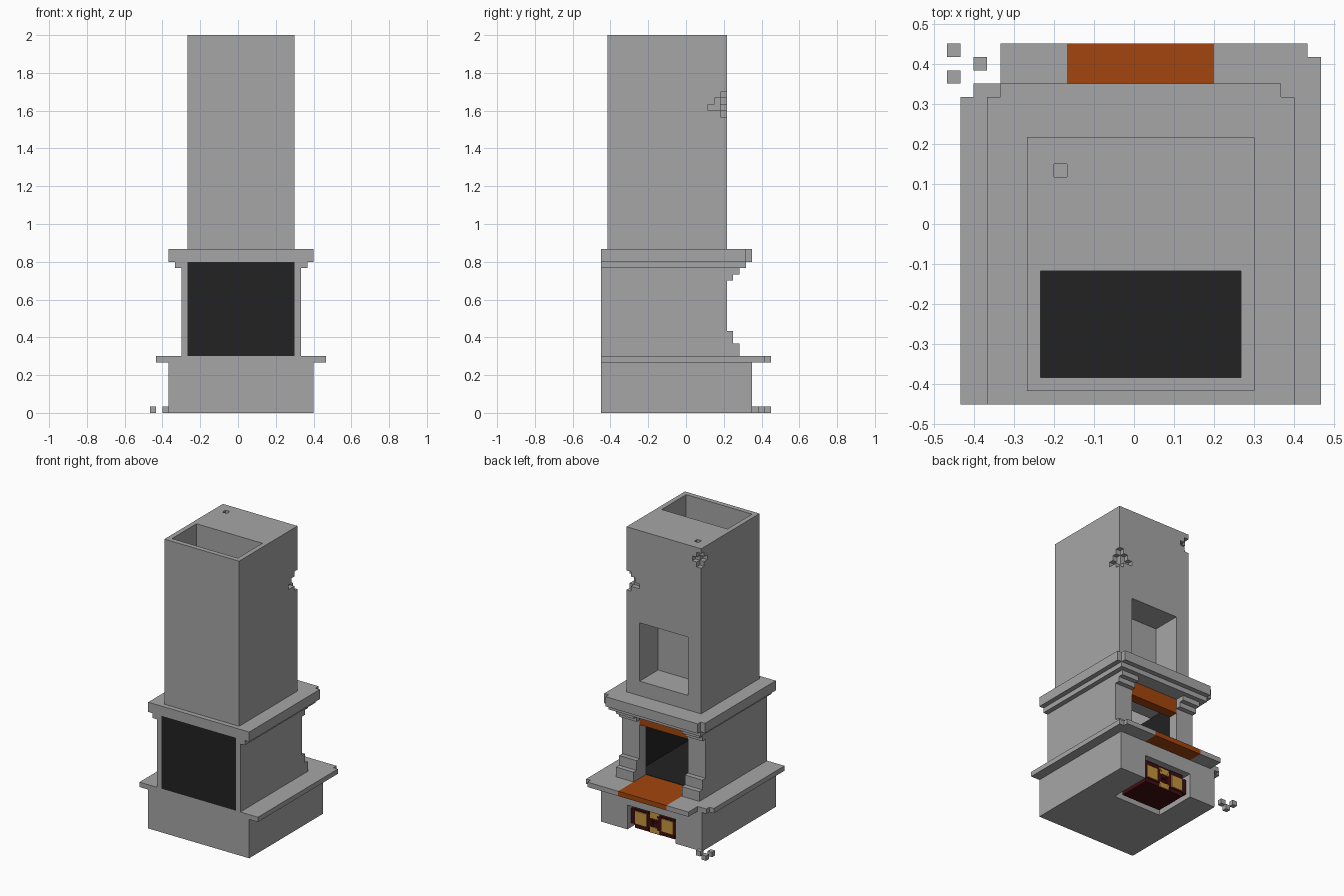
import bpy
import bmesh

if "Cube" in bpy.data.objects:
    bpy.data.objects.remove(bpy.data.objects["Cube"], do_unlink=True)

U = 1 / 30                      # one block
OX, OY = -14 * U, -13.5 * U     # grid origin


def material(name, rgb):
    m = bpy.data.materials.new(name)
    m.use_nodes = True
    m.diffuse_color = (*rgb, 1)
    b = m.node_tree.nodes["Principled BSDF"]
    b.inputs["Base Color"].default_value = (*rgb, 1)
    b.inputs["Roughness"].default_value = 0.9
    return m


STONE = material("grey stone", (0.381, 0.381, 0.381))
SOOT = material("soot black", (0.016, 0.016, 0.016))
BRICK = material("orange brick", (0.366, 0.06, 0.004))
BARK = material("dark red bark", (0.053, 0.004, 0.005))
WOOD = material("cut wood", (0.56, 0.30, 0.05))


def block(name, x, y, z, mat):
    """Box between block coordinates, each given as (low, high)."""
    bm = bmesh.new()
    bmesh.ops.create_cube(bm, size=1)
    for v in bm.verts:
        v.co = (OX + U * x[v.co.x > 0], OY + U * y[v.co.y > 0], U * z[v.co.z > 0])
    me = bpy.data.meshes.new(name)
    bm.to_mesh(me)
    bm.free()
    me.materials.append(mat)
    ob = bpy.data.objects.new(name, me)
    bpy.context.scene.collection.objects.link(ob)
    return ob


def cut(ob, *boxes):
    """Carve boxes out of a part, one after another."""
    for box in boxes:
        cutter = block("cutter", *box, ob.data.materials[0])
        cutter.hide_render = True
        mod = ob.modifiers.new("cut", 'BOOLEAN')
        mod.operation = 'DIFFERENCE'
        mod.solver = 'EXACT'
        mod.object = cutter
        bpy.context.view_layer.update()
        dg = bpy.context.evaluated_depsgraph_get()
        me = bpy.data.meshes.new_from_object(ob.evaluated_get(dg))
        ob.modifiers.clear()
        ob.data = me
        bpy.data.objects.remove(cutter, do_unlink=True)
    return ob


E = 0.5                          # overshoot for cuts through a surface
OPEN = (9, 20)                   # width of every rear opening
FLUE = ((7, 22), (2, 10))

# Base with a wood store at the rear
base = block("base", (3, 26), (0, 24), (0, 8), STONE)
cut(base, (OPEN, (15, 24 + E), (-E, 5)))

# Hearth slab with broken rear corners and a brick inlay
slab = block("hearth_slab", (1, 28), (0, 27), (8, 9), STONE)
Z = (8 - E, 9 + E)
cut(slab, (OPEN, (18, 27 + E), Z),
    ((1 - E, 2), (23, 27 + E), Z),
    ((1 - E, 4), (24, 27 + E), Z),
    ((27, 28 + E), (26, 27 + E), Z))
block("hearth_brick", OPEN, (18, 27), (8, 9), BRICK)

# Firebox walls, open at the rear
body = block("firebox_walls", (5, 24), (0, 20), (9, 23), STONE)
cut(body, ((6, 23), (-E, 18), (9 - E, 23 + E)),
    (OPEN, (17, 20 + E), (9 - E, 23 + E)))
block("lintel_brick", OPEN, (18, 20), (20, 23), BRICK)

# Black lining, which shows as a panel on the front
lining = block("firebox_lining", (6, 23), (0, 18), (9, 24), SOOT)
cut(lining, ((7, 22), (1, 18 + E), (9.08, 24 + E)))

# Stepped feet and brackets beside the rear opening
for side, x in (("right", (5, 9)), ("left", (20, 24))):
    for part, z, depth in (("foot_low", (9, 11), 22), ("foot_high", (11, 13), 21),
                           ("bracket_low", (21, 22), 21), ("bracket_high", (22, 23), 22)):
        block(f"{side}_{part}", x, (20, depth), z, STONE)

# Two-tier mantel with chipped rear corners
lower = block("mantel_lower", (4, 25), (0, 23), (23, 24), STONE)
cut(lower, ((6, 23), (-E, 18), (23 - E, 24 + E)))
mantel = block("mantel", (3, 26), (0, 24), (24, 26), STONE)
Z = (24 - E, 26 + E)
cut(mantel, (*FLUE, Z),
    ((3 - E, 4), (23, 24 + E), Z),
    ((25, 26 + E), (23, 24 + E), Z))

# Chimney with flue, rear niche, top hole and chipped corners
chimney = block("chimney", (6, 23), (1, 20), (26, 60), STONE)
cut(chimney, (*FLUE, (26 - E, 60 + E)),
    (OPEN, (14, 20 + E), (29, 41)),
    ((8, 9), (17, 18), (59, 60 + E)))
for k, n in ((47, 1), (48, 3), (49, 2), (50, 1)):
    cut(chimney, ((23 - n, 23 + E), (20 - min(n, 1), 20 + E), (k, k + 1)),
        ((22, 23 + E), (20 - n, 20 + E), (k, k + 1)))
for k, n in ((56, 1), (57, 2), (58, 1)):
    cut(chimney, ((6 - E, 6 + n), (19, 20 + E), (k, k + 1)),
        ((6 - E, 7), (20 - n, 20 + E), (k, k + 1)))

# Stacked logs: bark in a plus shape around a pale cut end
for side, c in (("right", 11.5), ("left", 17.5)):
    block(f"{side}_log_wide", (c - 2.4, c + 2.4), (16, 23), (1, 4), BARK)
    block(f"{side}_log_tall", (c - 1.5, c + 1.5), (16.1, 22.9), (0.2, 4.8), BARK)
    block(f"{side}_log_end", (c - 1.3, c + 1.3), (22.9, 23.2), (1.2, 3.8), WOOD)
for part, z, end in (("low", (0.1, 2.2), (0.3, 1.4)), ("top", (2.6, 4.8), (3.2, 4.5))):
    block(f"middle_{part}_log", (13.1, 15.9), (16.2, 22.8), z, BARK)
    block(f"middle_{part}_log_end", (13.4, 15.6), (22.7, 23), end, WOOD)

# Fallen rubble by the rear corner
for n, (i, j) in enumerate(((0, 26), (0, 24), (2, 25))):
    block(f"rubble_{n + 1}", (i, i + 1), (j, j + 1), (0, 1), STONE)
